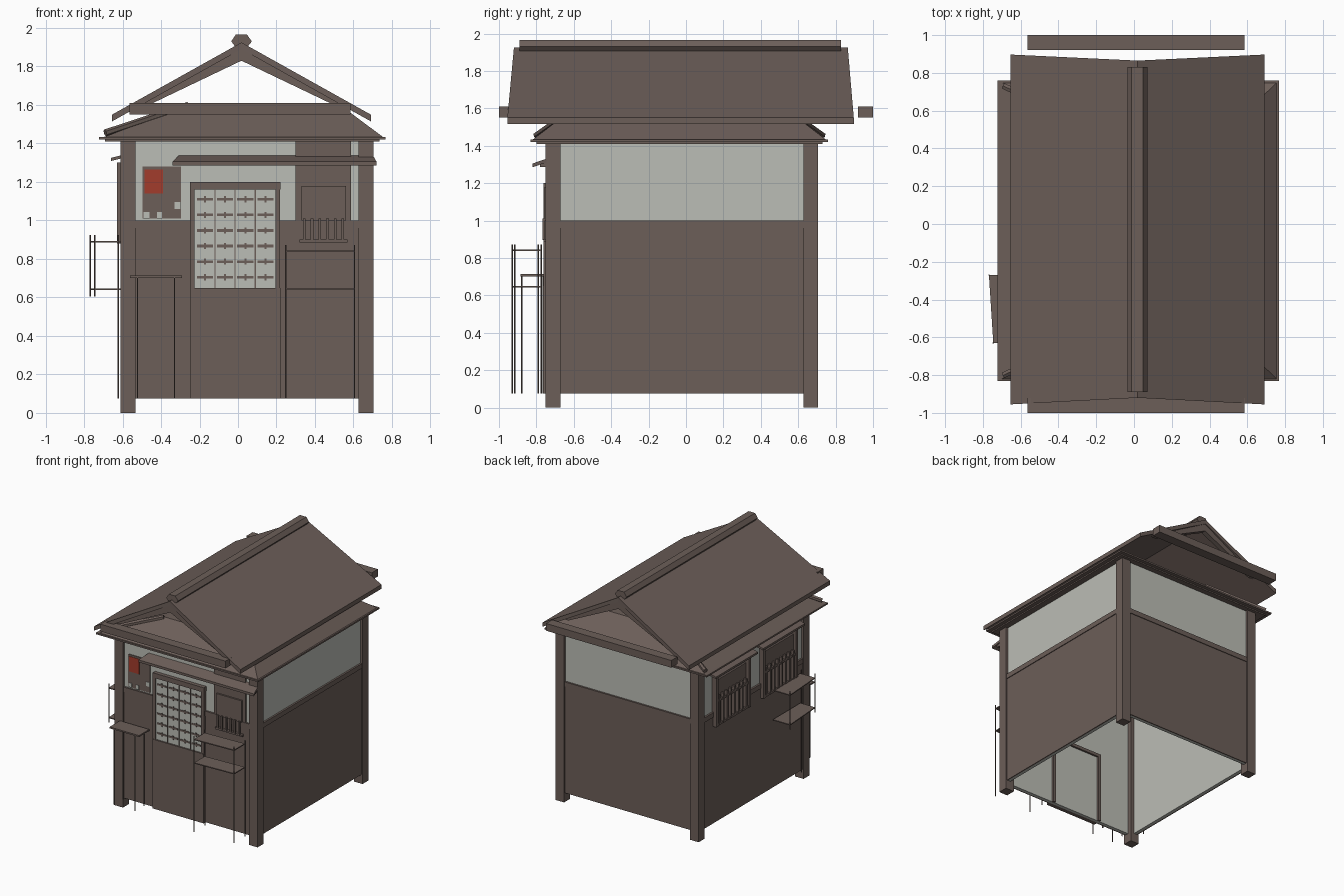
import bpy, bmesh
from mathutils import Vector

cube = bpy.data.objects.get("Cube")
if cube:
    bpy.data.objects.remove(cube)


def material(name, rgb):
    m = bpy.data.materials.new(name)
    m.use_nodes = True
    m.diffuse_color = (*rgb, 1)
    m.node_tree.nodes["Principled BSDF"].inputs["Base Color"].default_value = (*rgb, 1)
    return m


BROWN = material("weathered brown wood", (0.150, 0.113, 0.099))
PLASTER = material("pale grey plaster", (0.50, 0.51, 0.465))
RED = material("poster red", (0.36, 0.045, 0.025))


def finish(name, bm, mat):
    bmesh.ops.recalc_face_normals(bm, faces=bm.faces)
    mesh = bpy.data.meshes.new(name)
    bm.to_mesh(mesh)
    bm.free()
    mesh.materials.append(mat)
    obj = bpy.data.objects.new(name, mesh)
    bpy.context.collection.objects.link(obj)
    return obj


def loft(name, lower, upper, mat=BROWN):
    """Closed solid between two matching rings of points."""
    bm = bmesh.new()
    a = [bm.verts.new(p) for p in lower]
    b = [bm.verts.new(p) for p in upper]
    n = len(a)
    bm.faces.new(a)
    bm.faces.new(b)
    for i in range(n):
        j = (i + 1) % n
        bm.faces.new((a[i], a[j], b[j], b[i]))
    return finish(name, bm, mat)


def ring(x0, x1, y0, y1, z):
    return [(x0, y0, z), (x1, y0, z), (x1, y1, z), (x0, y1, z)]


def box(name, x0, x1, y0, y1, z0, z1, mat=BROWN):
    return loft(name, ring(x0, x1, y0, y1, z0), ring(x0, x1, y0, y1, z1), mat)


def slab(name, quad, thick, mat=BROWN):
    """Sheet whose top is the quad."""
    return loft(name, [(x, y, z - thick) for x, y, z in quad], quad, mat)


def rod(name, p, q, r=0.004, sides=6):
    p, q = Vector(p), Vector(q)
    bm = bmesh.new()
    bmesh.ops.create_cone(bm, cap_ends=True, segments=sides, radius1=r, radius2=r,
                          depth=(q - p).length)
    turn = (q - p).to_track_quat('Z', 'Y')
    for v in bm.verts:
        v.co = turn @ v.co + (p + q) / 2
    return finish(name, bm, BROWN)


# Body extents
L, R, F, B = -0.61, 0.705, -0.75, 0.705
P, BASE, RAIL, TOP = 0.078, 0.075, 1.0, 1.42

# Corner posts
for x in (L, R - P):
    for y in (F, B - P):
        box("corner_post", x, x + P, y, y + P, 0, TOP)

# Walls: plaster core, wooden wainscot and rail outside
for axis, lo, hi, face, s in (("x", L, R, F, 1), ("x", L, R, B, -1),
                              ("y", F, B, L, 1), ("y", F, B, R, -1)):
    def layer(name, d0, d1, z0, z1, mat):
        a, b = sorted((face + s * d0, face + s * d1))
        u, v = lo + 0.03, hi - 0.03
        if axis == "x":
            box(name, u, v, a, b, z0, z1, mat)
        else:
            box(name, a, b, u, v, z0, z1, mat)
    layer("plaster_wall", 0.02, 0.045, BASE, TOP, PLASTER)
    layer("wainscot", 0.011, 0.021, BASE, 0.96, BROWN)
    layer("wall_rail", 0.005, 0.021, 0.96, RAIL, BROWN)

# Front doorway: counter panel, frame, paper screen with lattice
box("counter_panel", -0.25, 0.22, F - 0.015, F + 0.02, BASE, 0.65)
for x in (-0.25, 0.195):
    box("door_jamb", x, x + 0.024, F - 0.012, F + 0.02, 0.65, 1.16)
    box("inner_door_jamb", x, x + 0.024, F + 0.04, F + 0.06, BASE, 0.65)
box("door_lintel", -0.25, 0.22, F - 0.012, F + 0.02, 1.16, 1.2)
box("inner_door_rail", -0.25, 0.22, F + 0.04, F + 0.06, 0.63, 0.655)
box("paper_screen", -0.23, 0.2, F - 0.002, F + 0.02, 0.65, 1.16, PLASTER)
for i in range(6):
    z = 0.705 + i * 0.081
    for j in range(4):
        x = -0.172 + j * 0.105
        box("lattice_bar", x - 0.042, x + 0.042, F - 0.006, F, z - 0.007, z + 0.007)
        box("lattice_peg", x - 0.005, x + 0.005, F - 0.007, F, z - 0.016, z + 0.016)
for x in (-0.12, -0.015, 0.09):
    box("screen_stile", x - 0.003, x + 0.003, F - 0.005, F, 0.65, 1.16)

# Front barred window
box("window_panel", 0.3, 0.587, F + 0.008, F + 0.021, RAIL, TOP)
box("window_shutter", 0.33, 0.56, F - 0.006, F + 0.02, RAIL, 1.18)
box("window_sill", 0.32, 0.57, F - 0.012, F + 0.02, 0.885, 0.9)
for i in range(6):
    x = 0.345 + i * 0.04
    box("window_bar", x - 0.007, x + 0.007, F - 0.018, F - 0.005, 0.895, 1.01)

# Torn poster
box("poster", -0.495, -0.295, F + 0.014, F + 0.021, 1.01, 1.28)
box("poster_red_patch", -0.485, -0.39, F + 0.011, F + 0.015, 1.14, 1.265, RED)
for x, z, w in ((-0.33, 1.06, 0.035), (-0.49, 1.01, 0.03), (-0.42, 1.01, 0.025)):
    box("poster_tear", x, x + w, F + 0.011, F + 0.015, z, z + 0.035, PLASTER)

# Barred windows and awnings on the left-hand wall
for y0, y1 in ((0.05, 0.5), (-0.57, -0.12)):
    box("side_window_panel", L + 0.005, L + 0.021, y0, y1, 0.9, 1.25)
    for y in (y0, y1 - 0.025):
        box("side_window_jamb", L - 0.02, L + 0.02, y, y + 0.025, 0.88, 1.3)
    for z in (0.88, 1.08):
        box("side_window_rail", L - 0.015, L + 0.02, y0, y1, z, z + 0.018)
    for i in range(8):
        y = y0 + 0.05 + i * 0.05
        box("side_window_bar", L - 0.018, L + 0.006, y - 0.008, y + 0.008, 0.89, 1.13)
    slab("side_awning", [(L - 0.05, y0 - 0.05, 1.325), (L + 0.03, y0 - 0.05, 1.345),
                         (L + 0.03, y1 + 0.05, 1.345), (L - 0.05, y1 + 0.05, 1.325)], 0.016)

# Front canopy
slab("front_canopy", [(-0.34, -0.82, 1.305), (0.72, -0.82, 1.305),
                      (0.7, F + 0.03, 1.34), (-0.305, F + 0.03, 1.34)], 0.02)
box("canopy_batten", -0.3, 0.7, F - 0.03, F + 0.02, 1.285, 1.312)

# Front shelf stand, slightly askew
stand = [(0.248, -0.93), (0.605, -0.915), (0.605, -0.775), (0.248, -0.79)]
for z in (0.65, 0.845):
    slab("front_shelf", [(x, y, z) for x, y in stand], 0.008)
for x, y in stand:
    rod("front_shelf_leg", (x, y, BASE), (x, y, 0.872))

# Small front table
box("table_top", -0.56, -0.29, -0.885, F, 0.702, 0.714)
for x in (-0.522, -0.33):
    rod("table_leg", (x, -0.878, BASE), (x, -0.878, 0.705))
    rod("table_leg", (x, -0.762, BASE), (x, -0.762, 0.705))

# Shelves hung on the left-hand wall
hung = [(-0.768, -0.27), (-0.745, -0.63), (L, -0.63), (L, -0.27)]
for z in (0.647, 0.893):
    slab("side_shelf", [(x, y, z) for x, y in hung], 0.008)
for x, y in hung[:2]:
    rod("side_shelf_hanger", (x, y, 0.605), (x, y, 0.925))
rod("side_shelf_leg", (L - 0.012, -0.63, BASE), (L - 0.012, -0.63, 0.925))

# Lower hipped roof with eave boards and hip poles
box("eave_board", -0.69, 0.735, -0.8, 0.73, 1.41, 1.425)
loft("lower_roof", ring(-0.72, 0.765, -0.83, 0.758, 1.425),
     ring(-0.25, 0.53, -0.6, 0.53, 1.6))
box("lower_eave_edge", -0.722, 0.767, -0.832, 0.76, 1.42, 1.433)
for y0, y1 in ((-0.8, -0.6), (0.73, 0.53)):
    rod("hip_pole", (-0.69, y0, 1.455), (-0.26, y1, 1.598), 0.018)

# Upper gabled roof, barge boards and tie beams
MID, RIDGE, EAVE = 0.018, 1.925, 1.55
for s in (-1, 1):
    ex = MID + s * 0.672
    slab("upper_roof_slope", [(MID, -0.92, RIDGE), (ex, -0.955, EAVE),
                              (ex, 0.897, EAVE), (MID, 0.865, RIDGE)], 0.035)
    for y in (-0.915, 0.82):
        section = [(MID, RIDGE - 0.03), (MID + s * 0.52, 1.61),
                   (MID + s * 0.46, 1.61), (MID, 1.83)]
        loft("barge_board", [(x, y, z) for x, z in section],
             [(x, y + 0.04, z) for x, z in section])
for y in (-1.0, 0.92):
    box("tie_beam", -0.565, 0.585, y, y + 0.08, 1.55, 1.61)

# Six-sided ridge cap
cap = [(-0.035, 1.93), (-0.012, 1.965), (0.047, 1.965),
       (0.072, 1.93), (0.047, 1.9), (-0.012, 1.9)]
loft("ridge_cap", [(x, -0.89, z) for x, z in cap], [(x, 0.83, z) for x, z in cap])
